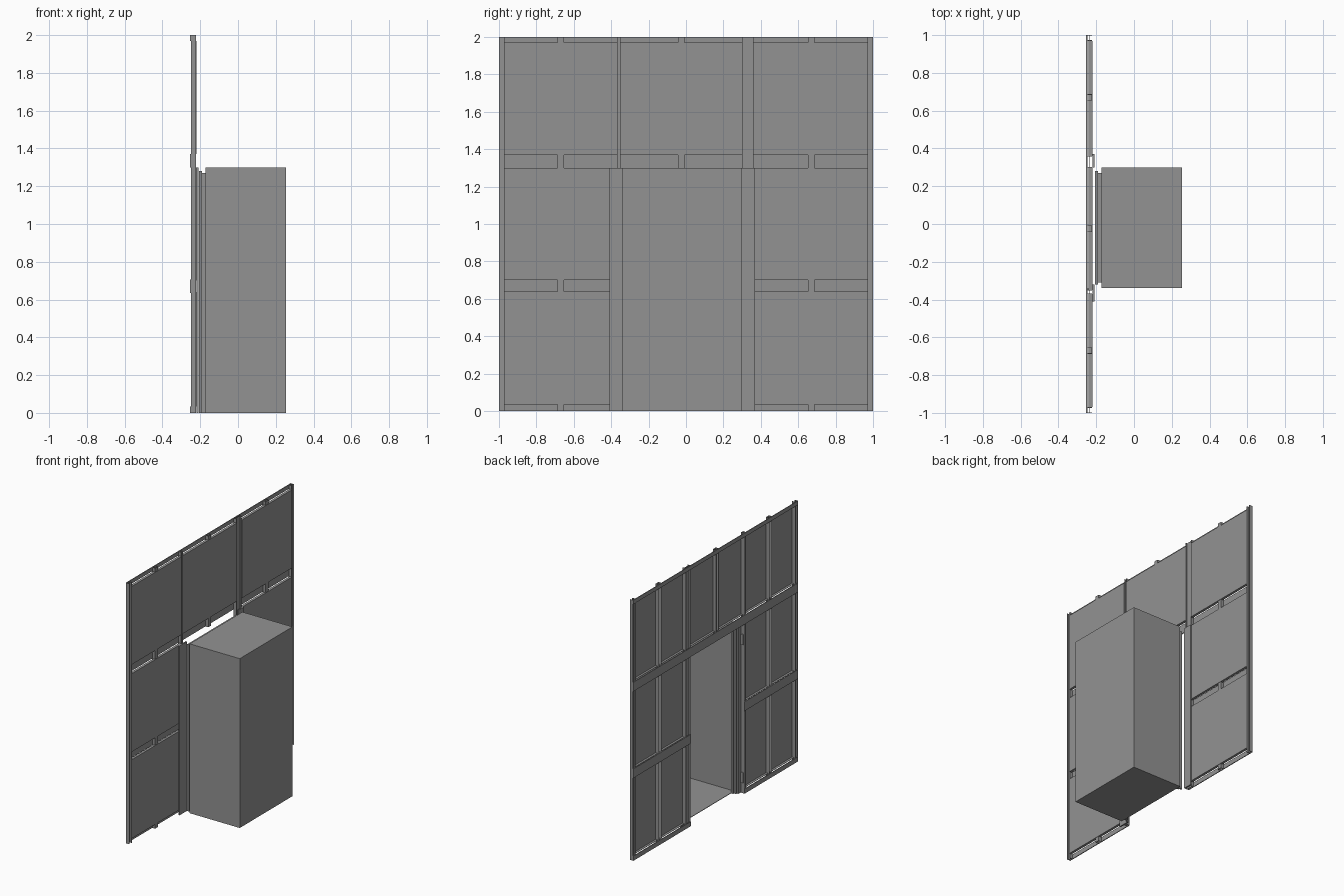
import bpy
import bmesh
from mathutils import Matrix, Vector

old = bpy.data.objects.get("Cube")
if old:
    bpy.data.objects.remove(old, do_unlink=True)

# One plain grey for the whole structure
GREY = (0.29, 0.29, 0.29, 1)
mat = bpy.data.materials.new("plain_grey")
mat.use_nodes = True
mat.diffuse_color = GREY
mat.node_tree.nodes["Principled BSDF"].inputs["Base Color"].default_value = GREY


def build(name, boxes):
    """One object made of boxes given as (x range, y range, z range)."""
    bm = bmesh.new()
    for ranges in boxes:
        mid = Vector([(a + b) / 2 for a, b in ranges])
        size = [b - a for a, b in ranges]
        matrix = Matrix.Translation(mid) @ Matrix.Diagonal((*size, 1))
        bmesh.ops.create_cube(bm, size=1, matrix=matrix)
    mesh = bpy.data.meshes.new(name)
    bm.to_mesh(mesh)
    bm.free()
    mesh.materials.append(mat)
    obj = bpy.data.objects.new(name, mesh)
    bpy.context.collection.objects.link(obj)


BACK, FACE, T = -0.25, -0.22, 0.003
DOOR = (-0.35, 0.30)
HEAD = 1.30


# Wall panels: shallow trays with flanges turned backwards
def tray(name, y, z):
    depth = (FACE - 0.02, FACE)
    build(name, [
        ((FACE - T, FACE), y, z),
        (depth, (y[0], y[0] + T), z),
        (depth, (y[1] - T, y[1]), z),
        (depth, y, (z[0], z[0] + T)),
        (depth, y, (z[1] - T, z[1])),
    ])


columns = {"right": (-0.97, -0.37), "middle": DOOR, "left": (0.36, 0.97)}
rows = {"lower": (0.035, 0.64), "centre": (0.70, 1.30), "upper": (1.37, 1.97)}
for row, z in rows.items():
    for col, y in columns.items():
        if col != "middle" or row == "upper":
            tray(f"{row}_{col}_panel", y, z)


# Studs: open channels, with two webs and a base plate
def stud(name, y, z, base_x):
    webs = (BACK, FACE - T)
    build(name, [
        (webs, (y[0], y[0] + T), z),
        (webs, (y[1] - T, y[1]), z),
        ((base_x, base_x + T), y, z),
    ])


full = (0, 2)
for name, y, z in (
    ("right_middle_stud", -0.67, full),
    ("left_middle_stud", 0.67, full),
    ("header_stud", -0.025, (HEAD, 2)),
):
    stud(name, (y - 0.017, y + 0.017), z, FACE - 2 * T)
for name, y in (
    ("right_end_stud", (-1, -0.97)),
    ("right_door_stud", (-0.37, -0.35)),
    ("left_door_stud", (0.30, 0.36)),
    ("left_end_stud", (0.97, 1)),
):
    stud(name, y, full, -0.238)

# Flat rails across the back
rail_x = (-0.253, -0.247)
sides = {"right": (-1, DOOR[0]), "left": (DOOR[1], 1)}
for side, y in sides.items():
    build(f"{side}_bottom_rail", [(rail_x, y, (0, 0.035))])
    build(f"{side}_middle_rail", [(rail_x, y, (0.635, 0.705))])
build("door_head_rail", [(rail_x, (-1, 1), (HEAD, 1.37))])
build("top_rail", [(rail_x, (-1, 1), (1.97, 2))])

# Door jambs and hinge plates
jamb_x = (FACE, -0.21)
build("left_jamb", [(jamb_x, (0.30, 0.37), (0, HEAD))])
build("right_jamb", [(jamb_x, (-0.41, -0.32), (0, HEAD))])
for name, z in (("upper_hinge", 1.18), ("lower_hinge", 0.12)):
    build(name, [((-0.245, -0.222), (-0.35, -0.342), (z - 0.04, z + 0.04))])


# Two stepped door frames, open in the middle
def frame(name, x, y, top, w=0.01):
    build(name, [
        (x, (y[0], y[0] + w), (0, top)),
        (x, (y[1] - w, y[1]), (0, top)),
        (x, y, (top - w, top)),
    ])


frame("outer_frame", (-0.207, -0.19), (-0.32, 0.28), 1.28)
frame("inner_frame", (-0.19, -0.173), (-0.31, 0.27), 1.27)

# Hollow booth behind the doorway, open towards it
bx, by, bz, w = (-0.173, 0.253), (-0.34, 0.30), (0, HEAD), 0.004
build("booth", [
    ((bx[1] - w, bx[1]), by, bz),
    (bx, (by[0], by[0] + w), bz),
    (bx, (by[1] - w, by[1]), bz),
    (bx, by, (0, w)),
    (bx, by, (HEAD - w, HEAD)),
])
